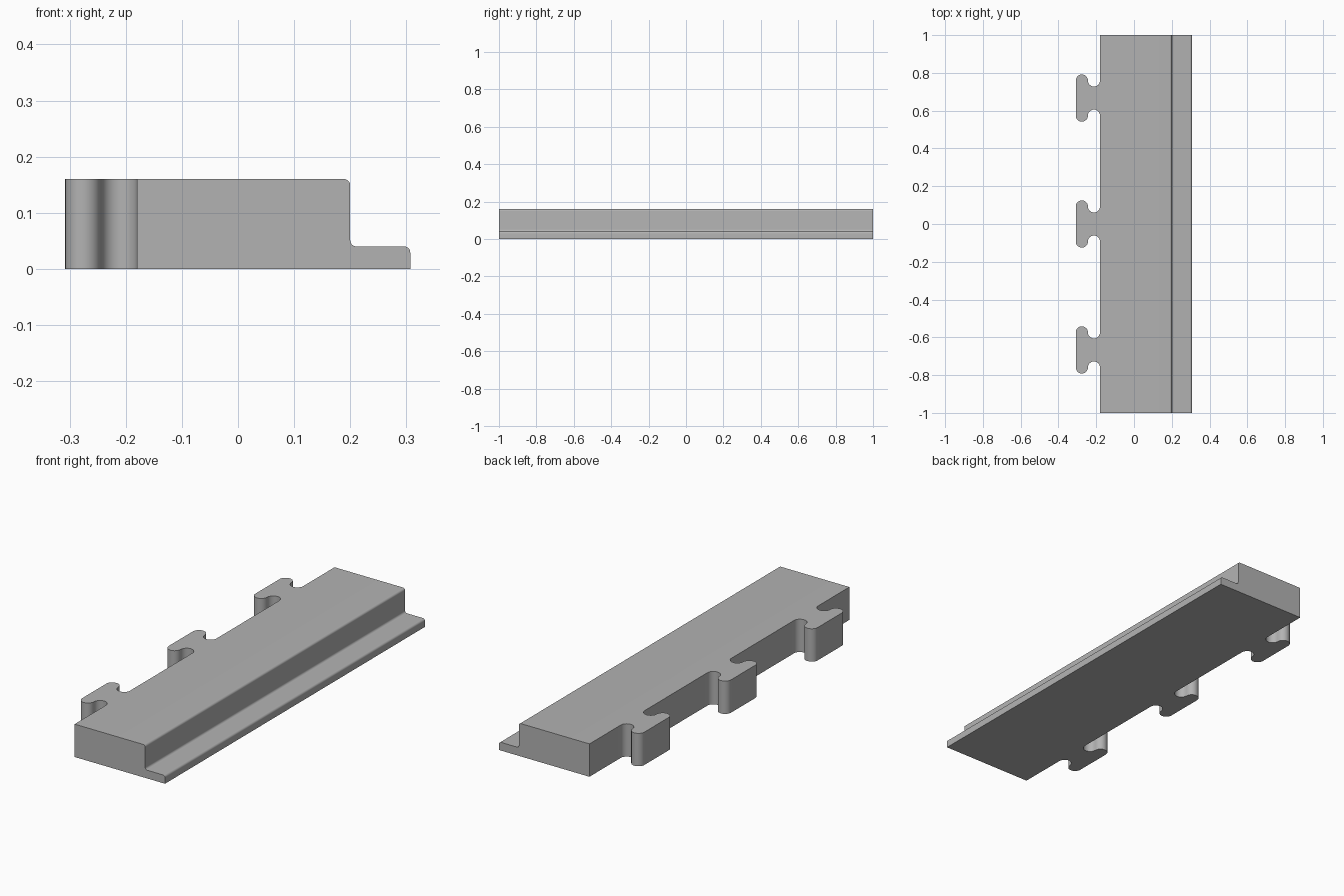
import bpy
import bmesh
from math import cos, sin, pi
from mathutils import Vector

if "Cube" in bpy.data.objects:
    bpy.data.objects.remove(bpy.data.objects["Cube"])

LEFT, RIGHT, HALF = -0.18, 0.307, 1.0     # body extents
HEIGHT, STEP_X, LEDGE = 0.16, 0.2, 0.04   # cross-section
FILLET, R = 0.011, 0.032                  # edge rounding, connector rounding
HEAD_X, NECK_X = LEFT - 3 * R, LEFT - R   # arc centres of a connector
ARM = 0.093                               # arc centre distance from its middle


def arc(cx, cy, radius, start, end, steps):
    angles = [start + (end - start) * i / steps for i in range(steps + 1)]
    return [(cx + radius * cos(a), cy + radius * sin(a)) for a in angles]


def prism(name, outline, place, direction):
    """Extrude a closed outline into a solid object."""
    bm = bmesh.new()
    face = bm.faces.new([bm.verts.new(place(u, v)) for u, v in outline])
    extruded = bmesh.ops.extrude_face_region(bm, geom=[face])["geom"]
    verts = [g for g in extruded if isinstance(g, bmesh.types.BMVert)]
    bmesh.ops.translate(bm, verts=verts, vec=Vector(direction))
    bmesh.ops.recalc_face_normals(bm, faces=bm.faces)
    mesh = bpy.data.meshes.new(name)
    bm.to_mesh(mesh)
    bm.free()
    obj = bpy.data.objects.new(name, mesh)
    bpy.context.collection.objects.link(obj)
    return obj


# Plan outline: straight right side, T-shaped connectors along the left side
plan = [(LEFT, -HALF), (RIGHT + 0.1, -HALF), (RIGHT + 0.1, HALF), (LEFT, HALF)]
for y in (2 / 3, 0, -2 / 3):
    plan += arc(NECK_X, y + ARM, R, 0, -pi, 16)
    plan += arc(HEAD_X, y + ARM, R, 0, pi, 16)[1:]
    plan += arc(HEAD_X, y - ARM, R, -pi, 0, 16)
    plan += arc(NECK_X, y - ARM, R, pi, 0, 16)[1:]
strip = prism("interlocking_edge_strip", plan,
              lambda x, y: (x, y, -0.1), (0, 0, 0.4))

# Stepped cross-section with rounded edges and a filleted inner corner
f = FILLET
profile = [(-0.5, 0), (RIGHT, 0)]
profile += arc(RIGHT - f, LEDGE - f, f, 0, pi / 2, 8)
profile += arc(STEP_X + f, LEDGE + f, f, -pi / 2, -pi, 8)
profile += arc(STEP_X - f, HEIGHT - f, f, 0, pi / 2, 8)
profile += [(-0.5, HEIGHT)]
section = prism("section_cutter", profile,
                lambda x, z: (x, -1.2, z), (0, 2.4, 0))
section.hide_render = True

# Keep only what the plan and the cross-section share
cut = strip.modifiers.new("Section", "BOOLEAN")
cut.operation = "INTERSECT"
cut.solver = "EXACT"
cut.object = section
graph = bpy.context.evaluated_depsgraph_get()
shaped = bpy.data.meshes.new_from_object(strip.evaluated_get(graph))
strip.modifiers.clear()
strip.data = shaped
bpy.data.objects.remove(section)

# Plain grey finish
grey = bpy.data.materials.new("plain_grey")
grey.use_nodes = True
colour = (0.45, 0.45, 0.45, 1)
grey.diffuse_color = colour
grey.node_tree.nodes["Principled BSDF"].inputs["Base Color"].default_value = colour
shaped.materials.clear()
shaped.materials.append(grey)

bpy.ops.object.select_all(action="DESELECT")
strip.select_set(True)
bpy.context.view_layer.objects.active = strip
bpy.ops.object.shade_smooth_by_angle(angle=pi / 6)
